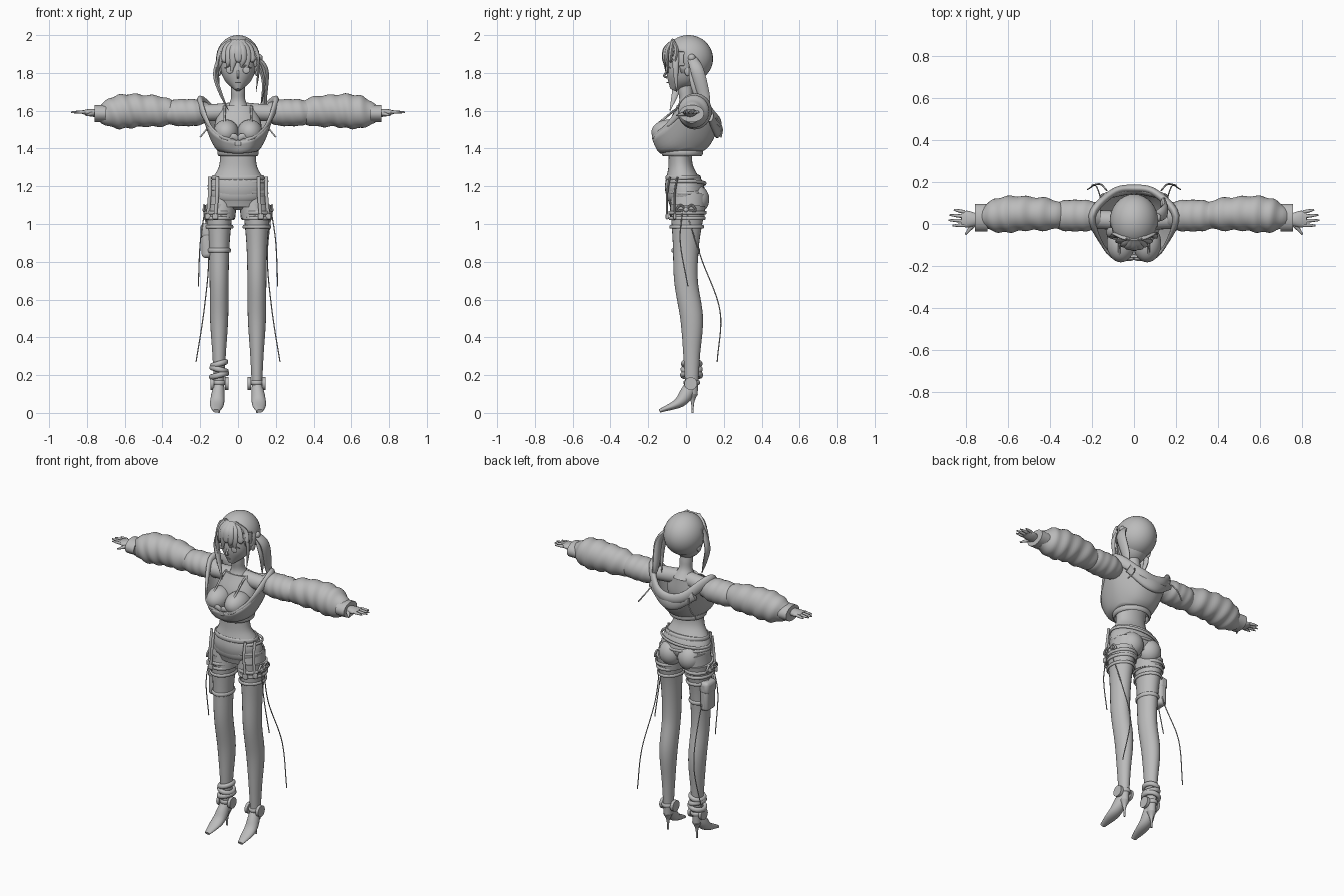
import bpy, bmesh, math
from mathutils import Vector

if "Cube" in bpy.data.objects:
    bpy.data.objects.remove(bpy.data.objects["Cube"])

GREY = (0.5, 0.5, 0.5, 1)
clay = bpy.data.materials.new("clay_grey")
clay.use_nodes = True
clay.diffuse_color = GREY
clay.node_tree.nodes["Principled BSDF"].inputs["Base Color"].default_value = GREY
X, Y, Z = Vector((1, 0, 0)), Vector((0, 1, 0)), Vector((0, 0, 1))
SIDES = (("left", 1), ("right", -1))


def finish(name, bm):
    bmesh.ops.recalc_face_normals(bm, faces=bm.faces)
    mesh = bpy.data.meshes.new(name)
    bm.to_mesh(mesh)
    bm.free()
    mesh.materials.append(clay)
    obj = bpy.data.objects.new(name, mesh)
    bpy.context.collection.objects.link(obj)
    return obj


def skin(name, rings, closed=False, cap=True):
    """Bridge rings of points into a surface."""
    bm = bmesh.new()
    loops = [[bm.verts.new(point) for point in ring] for ring in rings]
    if closed:
        loops.append(loops[0])
    for lower, upper in zip(loops, loops[1:]):
        for i in range(len(lower)):
            bm.faces.new((lower[i - 1], lower[i], upper[i], upper[i - 1]))
    if cap and not closed:
        bm.faces.new(loops[0])
        bm.faces.new(loops[-1])
    return finish(name, bm)


def curve(stops, t, closed=False):
    """Smooth value at t along evenly spaced stops."""
    count = len(stops)
    if count == 1:
        return stops[0]
    spans = count if closed else count - 1
    i = min(int(t * spans), spans - 1)
    f = t * spans - i
    b, c = stops[i], stops[(i + 1) % count]
    a = stops[i - 1] if closed or i else 2 * b - c
    d = stops[(i + 2) % count] if closed or i + 2 < count else 2 * c - b
    return b + f / 2 * (c - a + f * (2 * a - 5 * b + 4 * c - d + f * (3 * (b - c) + d - a)))


def as_stops(value):
    return value if isinstance(value, tuple) else (value,)


def sweep(name, path, radius, squash=1, ref=X, closed=False, sides=20, ruffle=0):
    """Elliptic tube: radius lies along ref, radius times squash across it."""
    path = [Vector(point) for point in path]
    radius, squash = as_stops(radius), as_stops(squash)
    steps = 6 * max(len(path), len(radius))
    centres = [curve(path, i / steps, closed) for i in range(steps if closed else steps + 1)]
    rings = []
    for i, centre in enumerate(centres):
        after = centres[(i + 1) % steps] if closed else centres[min(i + 1, steps)]
        before = centres[i - 1] if closed or i else centre
        along = (after - before).normalized()
        u = (ref - along * ref.dot(along)).normalized()
        v = along.cross(u) * curve(squash, i / steps, closed)
        size = curve(radius, i / steps, closed)
        ring = []
        for k in range(sides):
            a = math.tau * k / sides
            fold = 1 + ruffle * math.sin(i * 0.9 + 2 * math.sin(a))
            ring.append(centre + (u * math.cos(a) + v * math.sin(a)) * size * fold)
        rings.append(ring)
    return skin(name, rings, closed)


def ball(name, centres, radii, keep=lambda point: True):
    bm = bmesh.new()
    for centre in centres:
        new = bmesh.ops.create_uvsphere(bm, u_segments=32, v_segments=20, radius=1)["verts"]
        for vert in new:
            vert.co = Vector(c + r * q for c, r, q in zip(centre, radii, vert.co))
    outside = [vert for vert in bm.verts if not keep(vert.co)]
    bmesh.ops.delete(bm, geom=outside, context="VERTS")
    return finish(name, bm)


def box(name, centres, size, bevel):
    bm = bmesh.new()
    for centre in centres:
        for vert in bmesh.ops.create_cube(bm, size=1)["verts"]:
            vert.co = Vector(c + s * q for c, s, q in zip(centre, size, vert.co))
    modifier = finish(name, bm).modifiers.new("round", "BEVEL")
    modifier.width, modifier.segments = bevel, 3


def lock(name, path, width, flat=0.5, ref=Y):
    """Flat strand that tapers to its tip."""
    sweep(name, path, tuple(width * f for f in (0.7, 1, 0.8, 0.1)), flat, ref, sides=10)


def cord(name, path, thickness=0.003, ref=X):
    sweep(name, path, thickness, ref=ref, sides=8)


def band(name, centre, width, depth, height, thick=0.006, tilt=0):
    """Strap around a limb or the body."""
    angles = [math.tau * i / 12 for i in range(12)]
    path = [Vector(centre) + Vector((width * math.cos(a), depth * math.sin(a), tilt * math.cos(a))) for a in angles]
    sweep(name, path, height, thick / height, Z, closed=True, sides=10)


def both(make, name, points, *args, **options):
    """Make a part and its mirror twin."""
    for side, sign in SIDES:
        make(f"{side}_{name}", [(sign * x, y, z) for x, y, z in points], *args, **options)


# Legs, with straps that follow their taper
LEG_RADII = (0.025, 0.035, 0.048, 0.05, 0.056, 0.075)
LEG_DEPTH = 1.25
leg_path = [Vector((0.1, y, 0.1 + i / 5)) for i, y in enumerate((0.03, 0.03, 0.03, 0, 0, 0.01))]
both(sweep, "leg", leg_path, LEG_RADII, LEG_DEPTH, sides=24)


def leg_band(name, sign, z, height, slack=0.003, thick=0.006, tilt=0):
    t = z - leg_path[0].z
    centre, radius = curve(leg_path, t), curve(LEG_RADII, t)
    band(name, (sign * centre.x, centre.y, z), radius + slack, radius * LEG_DEPTH + slack, height, thick, tilt)


# Shoes with thin heels and ankle discs
both(sweep, "shoe", [(0.1, 0.03, 0.15), (0.11, -0.03, 0.06), (0.115, -0.14, 0.01)],
     (0.027, 0.036, 0.036, 0.018), (1.2, 1, 0.6, 0.5))
both(sweep, "heel", [(0.1, 0.035, 0.1), (0.1, 0.035, 0)], (0.028, 0.012, 0.006, 0.006), sides=12)
for side, sign in SIDES:
    leg_band(side + "_ankle_strap", sign, 0.16, 0.012)
    for x in (0.06, 0.136):
        sweep(side + "_ankle_disc", [(sign * x - 0.009, 0.025, 0.155), (sign * x + 0.009, 0.025, 0.155)], 0.034, ref=Y)
for i in range(3):
    leg_band("ankle_wrap", -1, 0.2 + i * 0.03, 0.015, 0.012 - i * 0.004, 0.012, 0.01 * (-1) ** i)

# Torso and neck
sweep("torso", [(0, 0, 1.1), (0, -0.03, 1.36), (0, 0.01, 1.62)],
      (0.13, 0.15, 0.1, 0.1, 0.125, 0.09), 0.65, sides=28)
sweep("neck", [(0, 0.01, 1.6), (0, -0.01, 1.76)], (0.07, 0.04, 0.038, 0.038))
both(sweep, "shoulder", [(0.02, 0.015, 1.6), (0.14, 0.02, 1.59), (0.3, 0.03, 1.59)], 0.045, ref=Y)

# Shorts and belts
sweep("shorts", [(0, 0.01, 1.08), (0, -0.015, 1.25)], (0.07, 0.15, 0.155, 0.13), 0.65, sides=28)
both(sweep, "short_leg", [(0.092, 0.005, 1.035), (0.078, 0.015, 1.16)], 0.077, 1.2, sides=24)
both(ball, "buttock", [(0.065, 0.055, 1.13)], (0.07, 0.068, 0.075))
band("waistband", (0, -0.015, 1.245), 0.134, 0.088, 0.014)
for z, tilt in ((1.215, 0.012), (1.175, -0.012)):
    band("hip_belt", (0, 0, z), 0.155, 0.102, 0.009, tilt=tilt)

# Thigh straps, garters and side bows
for side, sign in SIDES:
    for z in (1.06, 1.03, 0.985):
        leg_band(side + "_thigh_strap", sign, z, 0.01, 0.007)
    for d in (-1, 1):
        knot = (sign * 0.176, 0, 1.075)
        loop = [knot, (sign * 0.18, d * 0.03, 1.1), (sign * 0.18, d * 0.05, 1.07), knot]
        cord(side + "_bow_loop", loop, 0.006)
for x, y in ((0.11, -0.1), (0.15, -0.06)):
    both(sweep, "garter", [(x, y + 0.015, 1.25), (x, y, 1.16), (x + 0.01, y, 1.04)], 0.009, 0.6, sides=8)
    both(box, "buckle", [(x + 0.01, y, 1.04)], (0.03, 0.015, 0.03), 0.005)
both(ball, "bow_knot", [(0.176, 0, 1.075)], (0.012, 0.014, 0.014))
both(cord, "short_cord", [(0.176, -0.02, 1.07), (0.2, -0.03, 0.9), (0.21, 0.01, 0.67)])
both(cord, "long_cord", [(0.176, 0, 1.07), (0.155, 0.08, 0.82), (0.18, 0.18, 0.54), (0.222, 0.165, 0.27)])

# Thigh pouch
leg_band("pouch_strap", -1, 0.86, 0.012)
box("pouch", [(-0.165, 0.02, 0.91)], (0.055, 0.095, 0.18), 0.02)
box("pouch_flap", [(-0.167, 0.02, 0.965)], (0.062, 0.1, 0.075), 0.02)

# Crop top
both(ball, "bust_cup", [(0.063, -0.093, 1.485)], (0.067, 0.09, 0.068))
both(cord, "top_strap", [(0.07, -0.15, 1.53), (0.07, -0.03, 1.62), (0.07, 0.05, 1.61)], 0.006)

# Jacket body from waist hem to dropped collar
half = [(0, -0.155, 1.44), (0.08, -0.17, 1.46), (0.15, -0.1, 1.52),
        (0.2, 0.04, 1.65), (0.1, 0.15, 1.56), (0, 0.17, 1.53)]
collar = [Vector(p) for p in half + [(-x, y, z) for x, y, z in half[-2:0:-1]]]
COLUMNS, ROWS = 60, 8
body = []
for row in range(ROWS + 1):
    t, ring = row / ROWS, []
    for column in range(COLUMNS):
        turn = column / COLUMNS
        a = math.tau * turn
        hem = Vector((0.1 * math.sin(a), -0.02 - 0.1 * math.cos(a), 1.39))
        ring.append(hem.lerp(curve(collar, turn, True), t) - Z * 0.03 * math.sin(math.pi * t))
    body.append(ring)
skin("jacket_body", body, cap=False).modifiers.new("cloth", "SOLIDIFY").thickness = 0.008
sweep("jacket_collar", collar, tuple(0.03 if p.y > 0 else 0.012 for p in collar), 0.6, Z, closed=True)
sweep("hood_fold", [(-0.15, 0.13, 1.57), (0, 0.165, 1.5), (0.15, 0.13, 1.57)], (0.03, 0.045, 0.03), 0.5, Z)
band("jacket_hem", (0, -0.02, 1.38), 0.1, 0.1, 0.02, 0.01)
band("under_bust_strap", (0, -0.025, 1.43), 0.113, 0.118, 0.01)
box("front_clasp", [(0, -0.155, 1.43)], (0.035, 0.02, 0.03), 0.006)
both(lock, "front_bow", [(0, -0.165, 1.45), (0.025, -0.17, 1.465), (0.05, -0.168, 1.45)], 0.016, ref=Z)
both(cord, "collar_cord", [(0.13, 0.16, 1.56), (0.16, 0.19, 1.51), (0.2, 0.185, 1.46)], 0.004, Z)

# Puffy sleeves and cuffs
both(sweep, "sleeve_cap", [(0.16, 0.04, 1.59), (0.39, 0.04, 1.59)],
     (0.055, 0.073, 0.075, 0.073, 0.055), 0.95, Y, sides=28, ruffle=0.02)
both(sweep, "sleeve", [(0.32, 0.04, 1.59), (0.54, 0.05, 1.6), (0.73, 0.03, 1.58)],
     (0.05, 0.076, 0.08, 0.086, 0.08, 0.045), 1.05, Y, sides=32, ruffle=0.045)
both(sweep, "cuff", [(0.7, 0.03, 1.585), (0.76, 0.03, 1.585)], 0.066, 0.7, Y)

# Hands
both(sweep, "palm", [(0.74, 0.02, 1.587), (0.825, 0.025, 1.593)], (0.025, 0.034, 0.04, 0.036), (0.8, 0.25), Y)
for i, tip in enumerate((0.866, 0.885, 0.88, 0.86)):
    y = i * 0.021 - 0.006
    both(sweep, "finger", [(0.81, y, 1.593), (tip, y * 1.2, 1.592)], (0.009, 0.008, 0.004), ref=Y, sides=8)
both(sweep, "thumb", [(0.765, 0, 1.585), (0.805, -0.05, 1.575)], (0.013, 0.009, 0.004), ref=Z, sides=8)

# Head and face
sweep("head", [(0, -0.07, 1.71), (0, 0, 1.85), (0, 0.015, 1.99)],
      (0.014, 0.07, 0.094, 0.103, 0.09, 0.03), 1.05, sides=32)
sweep("nose", [(0, -0.1, 1.81), (0, -0.115, 1.785), (0, -0.1, 1.775)], 0.006, sides=8)
cord("mouth", [(-0.014, -0.095, 1.75), (0, -0.1, 1.75), (0.014, -0.095, 1.75)], ref=Z)
both(ball, "eye", [(0.044, -0.1, 1.815)], (0.019, 0.004, 0.018))
both(cord, "eyelash", [(0.02, -0.109, 1.828), (0.044, -0.104, 1.839), (0.07, -0.083, 1.825)], ref=Z)
both(ball, "ear", [(0.098, 0.01, 1.81)], (0.01, 0.018, 0.026))

# Hair cap and fringe
hair_cap = ball("hair_cap", [(0, 0.013, 1.875)], (0.116, 0.13, 0.125), lambda p: p.y > -0.035 or p.z > 1.9)
hair_cap.modifiers.new("shell", "SOLIDIFY").thickness = 0.008
for i in range(9):
    a = i / 4 - 1
    back = 0.06 * a * a
    lock("fringe", [(a * 0.03, -0.07, 1.97), (a * 0.075, back - 0.11, 1.925), (a * 0.095, back - 0.117, 1.87),
                    (a * 0.1 - 0.01, back - 0.11, 1.8 + 0.03 * (i * 5 % 3))], 0.025, ref=X)

# Side locks, ponytail and clip
both(lock, "cheek_lock", [(0.09, -0.05, 1.92), (0.108, -0.055, 1.83), (0.096, -0.05, 1.7)], 0.016)
lock("long_side_lock", [(-0.085, -0.04, 1.93), (-0.12, -0.04, 1.8), (-0.095, -0.055, 1.7), (-0.05, -0.085, 1.6)], 0.024)
lock("ponytail", [(0.1, 0.03, 1.885), (0.145, 0.06, 1.81), (0.14, 0.1, 1.66), (0.155, 0.11, 1.57)], 0.035)
lock("ponytail_strand", [(0.1, 0.03, 1.88), (0.135, 0.04, 1.75), (0.12, 0.07, 1.62)], 0.02)
ball("hair_tie", [(0.112, 0.03, 1.88)], (0.018, 0.02, 0.02))
for d in (-0.02, 0.02):
    cord("hair_clip", [(0.075, -0.085, 1.88 - d), (0.092, -0.07, 1.88), (0.105, -0.05, 1.88 + d)], 0.005, Z)

# Smooth shading with crisp edges
bpy.ops.object.select_all(action="DESELECT")
for obj in bpy.context.scene.objects:
    if obj.type == "MESH" and clay.name in obj.data.materials:
        obj.select_set(True)
        bpy.context.view_layer.objects.active = obj
bpy.ops.object.shade_smooth_by_angle(angle=math.radians(45))
